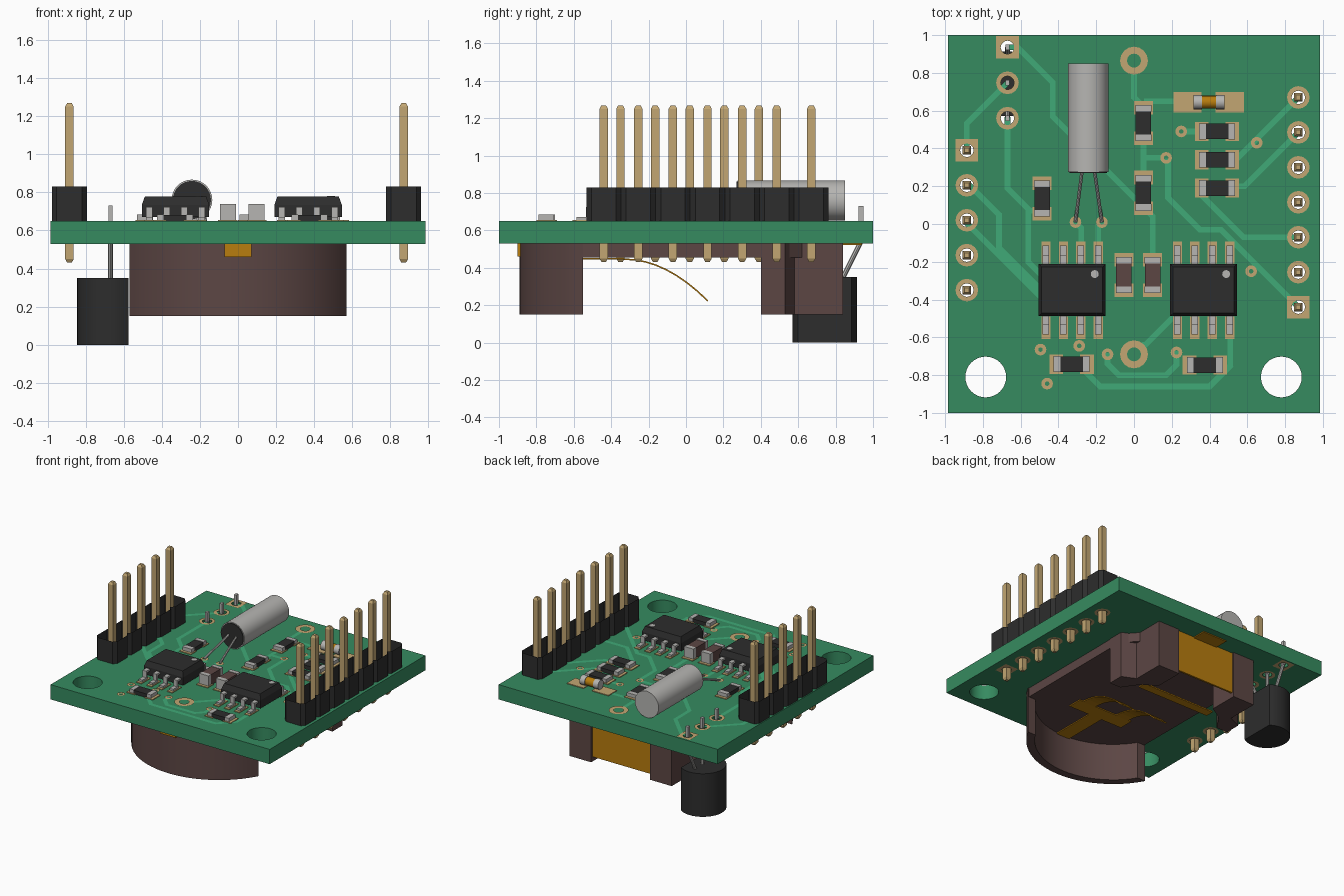
import bpy
import math
from mathutils import Matrix, Vector

if "Cube" in bpy.data.objects:
    bpy.data.objects.remove(bpy.data.objects["Cube"])

def material(name, hexcol):
    col = [((v / 255 + 0.055) / 1.055) ** 2.4 for v in bytes.fromhex(hexcol)] + [1]
    m = bpy.data.materials.new(name)
    m.use_nodes = True
    m.diffuse_color = col
    m.node_tree.nodes["Principled BSDF"].inputs["Base Color"].default_value = col
    return m

GREEN, TRACE = material("board green", "368B60"), material("trace green", "40AA77")
PAD, BLACK = material("pale gold", "C2A672"), material("black plastic", "2D2D2D")
BROWN, AMBER = material("dark brown", "5C4644"), material("amber brass", "B87D0E")
METAL = material("grey metal", "B6B5B2")
TOP, BOT = 0.65, 0.53

def make(name, mat, verts, faces, smooth=False):
    me = bpy.data.meshes.new(name)
    me.from_pydata(verts, [], faces)
    me.materials.append(mat)
    ob = bpy.data.objects.new(name, me)
    bpy.context.collection.objects.link(ob)
    if smooth:
        bpy.ops.object.select_all(action='DESELECT')
        ob.select_set(True)
        bpy.context.view_layer.objects.active = ob
        bpy.ops.object.shade_smooth_by_angle(angle=math.radians(35))
    return ob

def prism(name, mat, pts, z0, z1, caps=True, inset=0, smooth=False):
    n = len(pts)
    area = sum(a[0] * b[1] - a[1] * b[0] for a, b in zip(pts, pts[1:] + pts[:1]))
    if (area < 0) != (z1 < z0):
        pts = pts[::-1]
    cx, cy = (sum(p[i] for p in pts) / n for i in (0, 1))
    verts = [(x, y, z0) for x, y in pts]
    verts += [(x - math.copysign(inset, x - cx), y - math.copysign(inset, y - cy), z1) for x, y in pts]
    faces = [(i, (i + 1) % n, (i + 1) % n + n, i + n) for i in range(n)]
    if caps:
        faces += [tuple(range(n))[::-1], tuple(range(n, 2 * n))]
    return make(name, mat, verts, faces, smooth)

def box(name, mat, cx, cy, hx, hy, z0, z1, inset=0):
    pts = [(cx - hx, cy - hy), (cx + hx, cy - hy), (cx + hx, cy + hy), (cx - hx, cy + hy)]
    return prism(name, mat, pts, z0, z1, inset=inset)

def rod(name, mat, a, b, r, seg=8):
    d = Vector(b) - Vector(a)
    pts = [(r * math.cos(i * math.tau / seg), r * math.sin(i * math.tau / seg)) for i in range(seg)]
    ob = prism(name, mat, pts, 0, d.length, smooth=seg > 8)
    ob.matrix_world = Matrix.Translation(a) @ d.to_track_quat('Z', 'Y').to_matrix().to_4x4()
    return ob

def ring(name, x, y, r, hole, z=TOP + 0.005, square=False, n=16):
    verts = []
    for i in range(n):
        c, s = math.cos(i * math.tau / n), math.sin(i * math.tau / n)
        k = r / max(abs(c), abs(s)) if square else r
        verts += [(x + hole * c, y + hole * s, z), (x + k * c, y + k * s, z)]
    faces = [(2 * i, 2 * i + 1, (2 * i + 3) % (2 * n), (2 * i + 2) % (2 * n)) for i in range(n)]
    make(name, PAD, verts, faces if z > BOT else [f[::-1] for f in faces])

right_pins = [(0.87, 0.67 - 0.185 * i) for i in range(7)]
left_pins = [(-0.885, 0.39 - 0.185 * i) for i in range(5)]
lead_holes = [(-0.67, 0.935 - 0.1875 * i) for i in range(3)]
drilled = right_pins + left_pins + lead_holes

# Circuit board with drilled holes
board = box("circuit_board", GREEN, 0, 0, 0.985, 1, BOT, TOP)
for x, y, r in [(x, -0.81, 0.108) for x in (-0.785, 0.78)] + [(x, y, 0.036) for x, y in drilled]:
    drill = rod("drill", GREEN, (x, y, 0.4), (x, y, 0.8), r, 32 if r > 0.1 else 12)
    drill.hide_render = True
    hole = board.modifiers.new("hole", 'BOOLEAN')
    hole.operation, hole.solver, hole.object = 'DIFFERENCE', 'EXACT', drill
    bpy.context.view_layer.objects.active = board
    bpy.ops.object.modifier_apply(modifier=hole.name)
    bpy.data.objects.remove(drill)

# Copper traces: each hop runs straight, then finishes on a 45 degree diagonal
def trace(*stops):
    verts = []
    for a, b in zip(stops, stops[1:]):
        dx, dy = b[0] - a[0], b[1] - a[1]
        k = min(abs(dx), abs(dy))
        elbow = (b[0] - math.copysign(k, dx), b[1] - math.copysign(k, dy))
        for p, q in ((Vector(a), Vector(elbow)), (Vector(elbow), Vector(b))):
            d = (q - p).normalized() * 0.015
            n, d = Vector((-d.y, d.x)), d * 0.5
            verts += [(v.x, v.y, TOP + 0.002) for v in (p - d - n, q + d - n, q + d + n, p - d + n)]
    make("copper_trace", TRACE, verts, [range(i, i + 4) for i in range(0, len(verts), 4)])

trace(lead_holes[0], (-.43, .75), (.05, .09))
trace(left_pins[0], lead_holes[1])
trace(lead_holes[2], (-.55, .07), (-.5, .07))
trace(left_pins[1], (-.715, .05), (-.48, -.36))
trace(left_pins[2], (-.48, -.4))
trace((-.56, .07), (-.48, -.28))
trace((0, .79), (.05, .62))
trace((.06, .65), (.24, .65))
trace((.05, .45), (.05, .25))
trace((.05, .35), (.15, .35))
trace((.18, .34), (.35, -.03), right_pins[6])
trace((.36, .2), (.58, -.07), right_pins[4])
trace((.5, .35), right_pins[0])
trace((.5, .2), right_pins[1])
trace((.27, .49), (.4, .49))
trace((.1, -.2), (.05, .09))
trace((-.28, -.12), (-.31, .01))
trace((-.19, -.12), (-.17, .01))
trace((.51, -.55), (.4, -.86), (-.18, -.86), (-.28, -.76))
trace((-.14, -.69), (-.08, -.8), (.17, -.8))
trace((.225, -.68), (.17, -.8))
trace((.05, -.64), (.23, -.47))

# Ring pads on both faces, vias and test rings
for p in drilled:
    for z in (TOP + 0.005, BOT - 0.004):
        ring("pad", *p, 0.06, 0.036, z, p in (right_pins[6], left_pins[0], lead_holes[0]))
for x, y in [(.25, .49), (.65, .43), (.17, .35), (.62, -.25), (.225, -.68), (-.14, -.69),
             (-.29, -.645), (-.495, -.665), (-.46, -.845), (-.31, .01), (-.17, .01)]:
    ring("via", x, y, 0.031, 0.012)
for y in (.865, -.69):
    ring("test_ring", 0, y, 0.074, 0.037)

# Header pins and their open, notched housings
for side, pins in (("right", right_pins), ("left", left_pins)):
    for x, y in pins:
        for z0, z1, inset in ((.45, 1.25, 0), (1.25, 1.268, .01), (.45, .432, .01)):
            box(side + "_header_pin", PAD, x, y, .0225, .0225, z0, z1, inset)
    edge = [(w, y + dy) for _, y in pins for w, dy in ((.067, .0925), (.092, .065), (.092, -.065), (.067, -.0925))]
    x = pins[0][0]
    prism(side + "_header_housing", BLACK, [(x + w, y) for w, y in edge] + [(x - w, y) for w, y in edge[::-1]],
          TOP, .83, caps=False)

# Surface-mount parts: pads, metal ends and a body
def chip_part(name, x, y, upright, top, mat):
    def block(part, m, u, hu, hw, z1):
        if upright:
            box(name + part, m, x, y + u, hw, hu, TOP, z1)
        else:
            box(name + part, m, x + u, y, hu, hw, TOP, z1)
    for s in (-1, 1):
        block("_pad", PAD, s * .081, .036, .051, TOP + .006)
        block("_end", METAL, s * .0775, .0175, .042, top)
    block("_body", mat, 0, .06, .041, top - .003)

for x, y in [(.05, .535), (.05, .165), (-.487, .135)]:
    chip_part("resistor", x, y, True, .684, BLACK)
for x, y in [(.44, .49), (.44, .34), (.44, .19), (-.33, -.742), (.375, -.747)]:
    chip_part("resistor", x, y, False, .684, BLACK)
for x in (-.053, .098):
    chip_part("ceramic_capacitor", x, -.27, True, .738, BROWN)

# Glass diode
for s in (-1, 1):
    box("diode_pad", PAD, .395 + s * .112, .645, .075, .054, TOP, TOP + .006)
    rod("diode_end", METAL, (.3975 + s * .0375, .645, .692), (.3975 + s * .0825, .645, .692), .038, 16)
rod("diode_glass", AMBER, (.355, .645, .692), (.44, .645, .692), .034, 16)

# Eight-legged chips
for x in (-.328, .368):
    box("chip_body", BLACK, x, -.35, .177, .138, .67, .735)
    box("chip_top", BLACK, x, -.35, .177, .138, .735, .778, .016)
    rod("chip_dot", METAL, (x + .12, -.265, .77), (x + .12, -.265, .781), .021, 16)
    for i in range(8):
        lx, s = x + (i % 4 - 1.5) * .0925, 1 if i < 4 else -1
        box("chip_pad", PAD, lx, -.35 + s * .199, .024, .059, TOP, .656)
        for mid, half, z0, z1 in ((.157, .028, .708, .724), (.177, .008, .656, .71), (.202, .033, .656, .671)):
            box("chip_leg", METAL, lx, -.35 + s * mid, .017, half, z0, z1)

# Crystal can lying on the board
rod("crystal_can", METAL, (-.242, .276, .76), (-.242, .85, .76), .107, 32)
rod("crystal_base", BLACK, (-.242, .27, .76), (-.242, .277, .76), .1, 32)
for s in (-1, 1):
    rod("crystal_lead", METAL, (-.242 + s * .033, .28, .76), (-.24 + s * .07, .01, .655), .009)

# Three-lead transistor hanging below, flat side towards +x
start = math.acos(.0975 / .1725)
arc = [start + (math.tau - 2 * start) * i / 24 for i in range(25)]
prism("transistor_body", BLACK, [(-.6725 + .1725 * math.cos(a), .742 + .1725 * math.sin(a)) for a in arc],
      0, .35, smooth=True)
for (x, y), low_y in zip(lead_holes, (.835, .745, .655)):
    box("transistor_lead_tip", METAL, x, y, .011, .014, BOT, .73)
    rod("transistor_lead", METAL, (x, low_y, .34), (x, y, BOT + .01), .013)

# Coin cell holder: curved front wall, floor and two rear posts
def front_arc(r, n=24):
    a = math.asin(-.308 / r)
    return [(r * math.cos(t), -.242 + r * math.sin(t)) for t in (a - (math.pi + 2 * a) * i / n for i in range(n + 1))]

prism("holder_front_wall", BROWN, front_arc(.648) + front_arc(.585)[::-1], .15, BOT, smooth=True)
prism("holder_floor", BROWN, front_arc(.64) + [(-.565, .5), (-.3, .8), (.3, .8), (.565, .5)], .455, BOT)
for side, s in (("left", 1), ("right", -1)):
    prism(side + "_holder_post", BROWN, [(s * x, y) for x, y in (
        (.57, .4), (.57, .53), (.46, .58), (.46, .84), (.265, .84), (.265, .6), (.38, .53), (.47, .4))], .15, BOT)

# Brass contacts: rear plate, solder foot, inner lip and front tab
box("rear_contact", AMBER, 0, .8175, .265, .0075, .19, BOT)
box("solder_foot", AMBER, 0, .87, .11, .07, BOT - .008, BOT)
box("contact_lip", AMBER, 0, .485, .33, .035, .18, .19)
box("front_tab", AMBER, 0, -.88, .07, .02, .46, BOT)

# Spring contact: stem, crossbar and two curved fingers
box("spring_stem", AMBER, 0, -.65, .06, .2, .445, .453)
box("spring_crossbar", AMBER, 0, -.39, .25, .06, .445, .453)
curve = [(-.33 + .45 * i / 8, .45 - .225 * (i / 8) ** 2) for i in range(9)]
for x in (-.16, .16):
    finger = make("spring_finger", AMBER, [(x + w, y, z) for y, z in curve for w in (-.06, .06)],
                  [(i, i + 1, i + 3, i + 2) for i in range(0, 16, 2)])
    finger.modifiers.new("thickness", 'SOLIDIFY').thickness = .008
